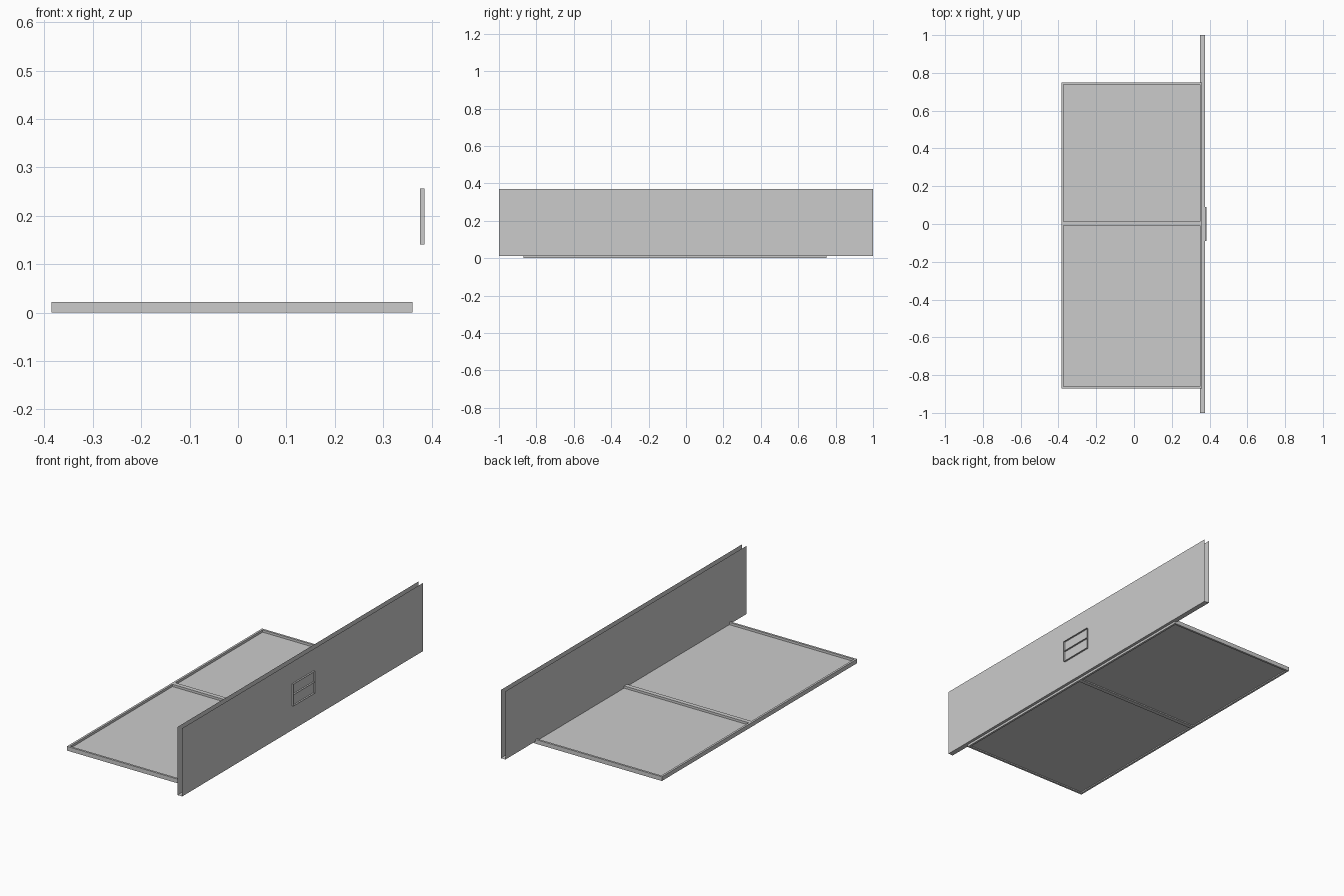
import bpy

if "Cube" in bpy.data.objects:
    bpy.data.objects.remove(bpy.data.objects["Cube"])


def add_mesh(name, verts, faces):
    mesh = bpy.data.meshes.new(name)
    mesh.from_pydata(verts, [], faces)
    mesh.update()
    ob = bpy.data.objects.new(name, mesh)
    bpy.context.collection.objects.link(ob)
    return ob


def box(name, x0, x1, y0, y1, z0, z1):
    v = [(x, y, z) for x in (x0, x1) for y in (y0, y1) for z in (z0, z1)]
    f = [(0, 1, 3, 2), (4, 6, 7, 5), (0, 4, 5, 1),
         (2, 3, 7, 6), (0, 2, 6, 4), (1, 5, 7, 3)]
    return add_mesh(name, v, f)


def sweep(name, profile, axis, a, b, closed=False):
    """Extrude a 2D profile into thin sheets along x or y."""
    place = (lambda t, p: (t, *p)) if axis == 'x' else (lambda t, p: (p[0], t, p[1]))
    n = len(profile)
    v = [place(t, p) for t in (a, b) for p in profile]
    f = [(i, (i + 1) % n, n + (i + 1) % n, n + i) for i in range(n if closed else n - 1)]
    return add_mesh(name, v, f)


# Drawer front: thin folded sheet, open at the top and both ends
sweep("drawer_front", [(0.349, 0.37), (0.349, 0.012), (0.376, 0.012), (0.376, 0.37)],
      'y', -1, 1)

# Tray rim and centre divider
X0, X1, Y0, Y1, H, R = -0.385, 0.361, -0.87, 0.75, 0.022, 0.011
D0, D1 = -0.009, 0.014
box("tray_rim_left", X0, X0 + R, Y0, Y1, 0, H)
box("tray_rim_right", X1 - R, X1, Y0, Y1, 0, H)
for name, y0, y1 in (("tray_rim_front", Y0, Y0 + R),
                     ("tray_divider", D0, D1),
                     ("tray_rim_back", Y1 - R, Y1)):
    box(name, X0 + R, X1 - R, y0, y1, 0, H)

# Recessed floor panels
for name, y0, y1 in (("floor_panel_front", Y0 + R, D0), ("floor_panel_back", D1, Y1 - R)):
    box(name, X0 + R, X1 - R, y0, y1, 0.006, 0.010)

# Label holder: thin-walled open frame with a shelf across it
hx0, hx1, hy, hz0, hz1 = 0.376, 0.385, 0.09, 0.141, 0.256
sweep("label_frame", [(-hy, hz0), (hy, hz0), (hy, hz1), (-hy, hz1)],
      'x', hx0, hx1, closed=True)
sweep("label_crossbar", [(-hy, 0.2), (hy, 0.2)], 'x', hx0, hx1)
